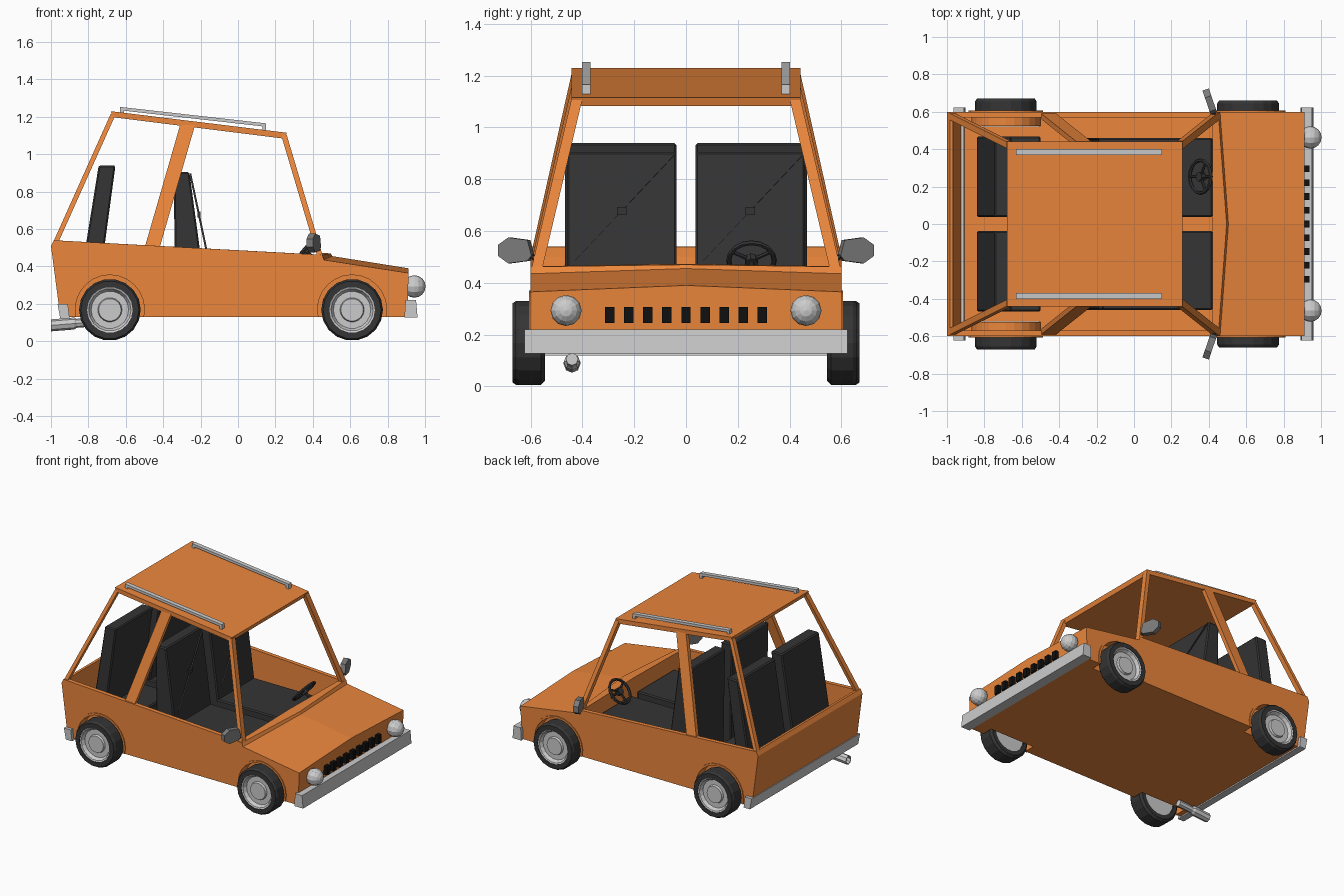
import bpy, bmesh
from math import cos, sin, pi, radians
from mathutils import Vector as V

if "Cube" in bpy.data.objects:
    bpy.data.objects.remove(bpy.data.objects["Cube"])


def material(name, col):
    m = bpy.data.materials.new(name)
    m.diffuse_color = (*col, 1)
    m.use_nodes = True
    m.node_tree.nodes["Principled BSDF"].inputs["Base Color"].default_value = m.diffuse_color
    return m


ORANGE = material("orange_paint", (0.83, 0.24, 0.045))
DARK = material("dark_rubber", (0.035, 0.035, 0.035))
BLACK = material("black", (0.005, 0.005, 0.005))
MID = material("mid_grey", (0.2, 0.2, 0.2))


def add(name, verts, faces, mat=None, bevel=0):
    bm = bmesh.new()
    vs = [bm.verts.new(v) for v in verts]
    for f in faces:
        bm.faces.new([vs[i] for i in f])
    bmesh.ops.remove_doubles(bm, verts=bm.verts, dist=1e-5)
    bmesh.ops.recalc_face_normals(bm, faces=bm.faces)
    me = bpy.data.meshes.new(name)
    bm.to_mesh(me)
    bm.free()
    ob = bpy.data.objects.new(name, me)
    bpy.context.collection.objects.link(ob)
    if mat:
        me.materials.append(mat)
    if bevel:
        mod = ob.modifiers.new("bevel", 'BEVEL')
        mod.width, mod.segments = bevel, 1
    return ob


def loft(name, rings, mat=None, bevel=0, caps=True):
    n = len(rings[0])
    faces = [(r * n + i, r * n + (i + 1) % n, (r + 1) * n + (i + 1) % n, (r + 1) * n + i)
             for r in range(len(rings) - 1) for i in range(n)]
    if caps:
        faces += [tuple(range(n)), tuple(range((len(rings) - 1) * n, len(rings) * n))]
    return add(name, [p for r in rings for p in r], faces, mat, bevel)


def prism(name, pts, y0, y1, mat=None, bevel=0):
    return loft(name, [[(x, y, z) for x, z in pts] for y in (y0, y1)], mat, bevel)


def box(name, x0, x1, y0, y1, z0, z1, mat=None, bevel=0):
    return prism(name, [(x0, z0), (x1, z0), (x1, z1), (x0, z1)], y0, y1, mat, bevel)


def beam(name, p, q, a, b, mat=None):
    a, b = V(a) / 2, V(b) / 2
    return loft(name, [[V(c) - a - b, V(c) + a - b, V(c) + a + b, V(c) - a + b] for c in (p, q)], mat)


def rod(name, p, q, r, mat=None, n=8):
    d = V(q) - V(p)
    u = d.orthogonal().normalized()
    w = d.normalized().cross(u)
    return loft(name, [[V(c) + r * (cos(t * 2 * pi / n) * u + sin(t * 2 * pi / n) * w)
                        for t in range(n)] for c in (p, q)], mat)


def lathe(name, prof, cx, cz, side, n=18, a0=0, a1=2 * pi, mat=None):
    # profile points are (radius, y), turned around a sideways axle
    k = len(prof)
    verts = [(cx + r * cos(a0 + (a1 - a0) * i / n), side * y, cz + r * sin(a0 + (a1 - a0) * i / n))
             for i in range(n + 1) for r, y in prof]
    faces = [(i * k + j, i * k + j + 1, (i + 1) * k + j + 1, (i + 1) * k + j)
             for i in range(n) for j in range(k - 1)]
    bm_faces = []
    for f in faces:  # collapse quads that touch the axle
        j = f[0] % k
        if prof[j][0] == 0:
            f = (j, f[1], f[2])
        elif prof[j + 1][0] == 0:
            f = (f[0], j + 1, f[3])
        bm_faces.append(f)
    return add(name, verts, bm_faces, mat)


def cut(ob, cutter):
    m = ob.modifiers.new("cut", 'BOOLEAN')
    m.operation, m.object, m.solver = 'DIFFERENCE', cutter, 'EXACT'
    bpy.context.view_layer.objects.active = ob
    bpy.ops.object.modifier_apply(modifier=m.name)
    bpy.data.objects.remove(cutter)


# body tub with a ridged bonnet
def section(y, ridge):
    top = [(.495, .47), (.505, .455), (.912, .39)] if ridge else [(.45, .462), (.46, .435), (.912, .365)]
    return [(x, y, z) for x, z in [(-.95, .13), (-1, .51), (-.985, .54)] + top + [(.905, .13)]]


body = loft("body", [section(-.6, False), section(0, True), section(.6, False)], ORANGE)
cut(body, prism("cabin_cutter", [(-.92, .16), (.42, .16), (.42, .7), (-.975, .7), (-.965, .5)], -.57, .57))

WHEELS = [(-.685, .01), (.61, 0)]
for s in (1, -1):
    for cx, out in WHEELS:
        cut(body, rod("arch_cutter", (cx, s * .52, .17), (cx, s * .75, .17), .185, None, 24))
        # wheel housing with a small lip
        lathe("wheel_housing", [(0, .525), (.185, .525), (.185, .606), (.2, .606), (.2, .598)],
              cx, .17, s, 14, -.2, pi + .2, ORANGE)
        # tyre, rim
        o = .545 + out
        lathe("tyre", [(.12, o), (.15, o), (.165, o + .015), (.165, o + .1), (.155, o + .115),
                       (.122, o + .115), (.122, o + .085)], cx, .168, s, mat=DARK)
        lathe("rim", [(0, o + .005), (.12, o + .005), (.122, o + .112), (.113, o + .108), (.1, o + .085),
                      (.065, o + .085), (.06, o + .1), (0, o + .1)], cx, .168, s)

# roof and pillars
prism("roof", [(-.68, 1.23), (.26, 1.115), (.25, 1.083), (-.67, 1.198)], -.442, .442, ORANGE)
for s in (1, -1):
    beam("front_pillar", (.44, s * .577, .45), (.245, s * .422, 1.105), (.03, 0, 0), (0, .042, 0), ORANGE)
    beam("middle_pillar", (-.462, s * .58, .49), (-.267, s * .425, 1.165), (.08, 0, 0), (0, .03, 0), ORANGE)
    beam("rear_pillar", (-.983, s * .58, .51), (-.667, s * .422, 1.215), (.028, 0, 0), (0, .036, 0), ORANGE)
    # roof rails on feet
    y = s * .385
    beam("roof_rail", (-.63, y, 1.244), (.15, y, 1.156), (0, .032, 0), (0, 0, .018))
    for x in (-.62, .14):
        zr = 1.147 - .1223 * x
        box("rail_foot", x - .01, x + .01, y - .016, y + .016, zr - .01, zr + .025)

# bumpers
prism("front_bumper", [(.89, .128), (.96, .128), (.952, .22), (.895, .22)], -.623, .623)
prism("rear_bumper", [(-.95, .12), (-.9, .12), (-.91, .2), (-.965, .2)], -.623, .623)

# grille slots
for i in range(-4, 5):
    y = i * .0737
    box("grille_slot", .9, .937, y - .018, y + .018, .245, .307, BLACK)

for s in (1, -1):
    # headlights
    bpy.ops.mesh.primitive_uv_sphere_add(segments=12, ring_count=8, radius=.06,
                                         location=(.943, s * .463, .293), rotation=(0, pi / 2, 0))
    bpy.context.object.name = "headlight"
    # wing mirrors
    c, along, thick = V((.405, s * .655, .525)), V((-.022, s * .064, 0)), V((.017, s * .006, 0))
    outline = [(-1, -.02), (-.75, .04), (.4, .05), (1, .022), (1, -.022), (.4, -.05), (-.75, -.04)]
    loft("wing_mirror", [[c + along * u + V((0, 0, w)) + thick * t for u, w in outline] for t in (-1, 1)], MID)
    rod("mirror_arm", (.43, s * .58, .49), (.415, s * .62, .52), .01, DARK, 6)

    # seats
    y0, y1 = sorted((s * .037, s * .468))
    prism("rear_seat_back", [(-.84, .35), (-.745, .94), (-.655, .94), (-.735, .35)], y0, y1, DARK, .008)
    box("rear_seat_cushion", -.84, -.5, y0, y1, .16, .36, DARK, .008)
    y0, y1 = sorted((s * .037, s * .46))
    prism("front_seat_back", [(-.335, .3), (-.345, .905), (-.26, .905), (-.205, .5), (-.18, .3)],
          y0, y1, DARK, .008)
    box("front_seat_cushion", -.335, .42, y0, y1, .16, .36, DARK, .008)

    # seat belts with buckle
    m = s * .248
    top, low = V((-.253, m + .195, .885)), V((-.165, m - .195, .47))
    beam("seat_belt", top, low, (.006, 0, 0), (0, .022, .022), DARK)
    mid = (top + low) / 2
    box("belt_buckle", mid.x - .008, mid.x + .008, mid.y - .018, mid.y + .018, mid.z - .015, mid.z + .015, DARK)

# steering wheel, leaning forward at the top
hub, tilt = V((.355, .253, .487)), radians(40)
up, side = V((sin(tilt), 0, cos(tilt))), V((0, 1, 0))
bpy.ops.mesh.primitive_torus_add(major_radius=.088, minor_radius=.01, major_segments=16, minor_segments=6,
                                 location=hub, rotation=(0, pi / 2 + tilt, 0))
bpy.context.object.name = "steering_wheel"
bpy.context.object.data.materials.append(DARK)
axis = V((cos(tilt), 0, -sin(tilt)))
rod("steering_hub", hub - axis * .012, hub + axis * .02, .025, DARK)
rod("steering_column", hub, hub + axis * .12, .01, DARK)
for a in (pi / 2, pi * 7 / 6, -pi / 6):
    rod("steering_spoke", hub, hub + (up * sin(-a) + side * cos(a)) * .088, .008, DARK, 6)

# exhaust pipe, open at the back
d = V((-.25, 0, -.02))
p = V((-.75, -.44, .105))
rod("exhaust_pipe", p, p + d * .9, .024)
ring = lambda c, r: [V(c) + V((0, r * cos(i * pi / 4), r * sin(i * pi / 4))) for i in range(8)]
loft("exhaust_tip", [ring(p + d * .45, .024), ring(p + d * .5, .032), ring(p + d, .032),
                     ring(p + d, .025), ring(p + d * .7, .025)], None, 0, False)
